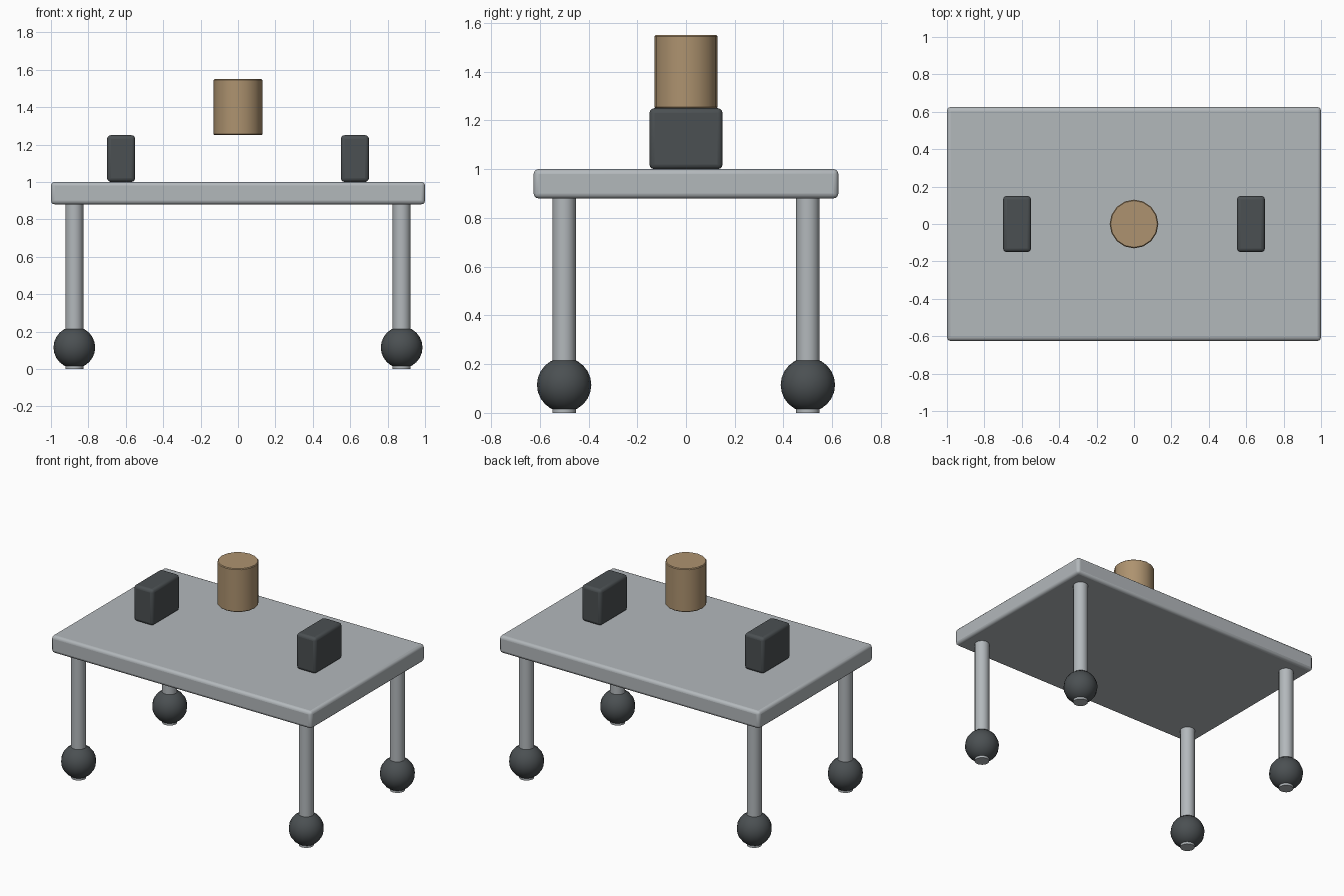
import bpy
import math

if "Cube" in bpy.data.objects:
    bpy.data.objects.remove(bpy.data.objects["Cube"], do_unlink=True)


def material(name, rgb):
    mat = bpy.data.materials.new(name)
    mat.use_nodes = True
    mat.diffuse_color = (*rgb, 1)
    mat.node_tree.nodes["Principled BSDF"].inputs["Base Color"].default_value = (*rgb, 1)
    return mat


grey = material("light grey", (0.45, 0.48, 0.50))
dark = material("dark grey", (0.07, 0.08, 0.085))
tan = material("tan", (0.42, 0.29, 0.16))


def finish(name, mat, bevel=0, segments=3):
    obj = bpy.context.object
    obj.name = name
    obj.data.materials.append(mat)
    if bevel:
        mod = obj.modifiers.new("rounded edges", 'BEVEL')
        mod.width = bevel
        mod.segments = segments
        mod.limit_method = 'ANGLE'
        mod.angle_limit = math.radians(40)
    bpy.ops.object.shade_smooth_by_angle(angle=math.radians(40))
    return obj


def box(name, mat, centre, size, bevel):
    bpy.ops.mesh.primitive_cube_add(size=1, location=centre)
    bpy.context.object.scale = size
    bpy.ops.object.transform_apply(location=False, rotation=False, scale=True)
    return finish(name, mat, bevel)


def cylinder(name, mat, x, y, bottom, top, radius, bevel=0):
    bpy.ops.mesh.primitive_cylinder_add(vertices=16, radius=radius, depth=top - bottom,
                                        location=(x, y, (bottom + top) / 2))
    return finish(name, mat, bevel, 1)


# Table top
box("table_top", grey, (0, 0, 0.94), (2, 1.25, 0.12), 0.02)

# Legs with ball feet
for side, x in (("left", 0.875), ("right", -0.875)):
    for end, y in (("front", -0.5), ("back", 0.5)):
        cylinder(f"{end}_{side}_leg", grey, x, y, 0, 0.9, 0.048)
        bpy.ops.mesh.primitive_uv_sphere_add(segments=16, ring_count=12, radius=0.1115,
                                             location=(x, y, 0.115))
        finish(f"{end}_{side}_ball_foot", dark)
    # Upright block on the table
    box(f"{side}_block", dark, (x / 1.4, 0, 1.125), (0.15, 0.3, 0.25), 0.02)

# Floating drum above the middle
cylinder("centre_drum", tan, 0, 0, 1.25, 1.55, 0.13, 0.005)
